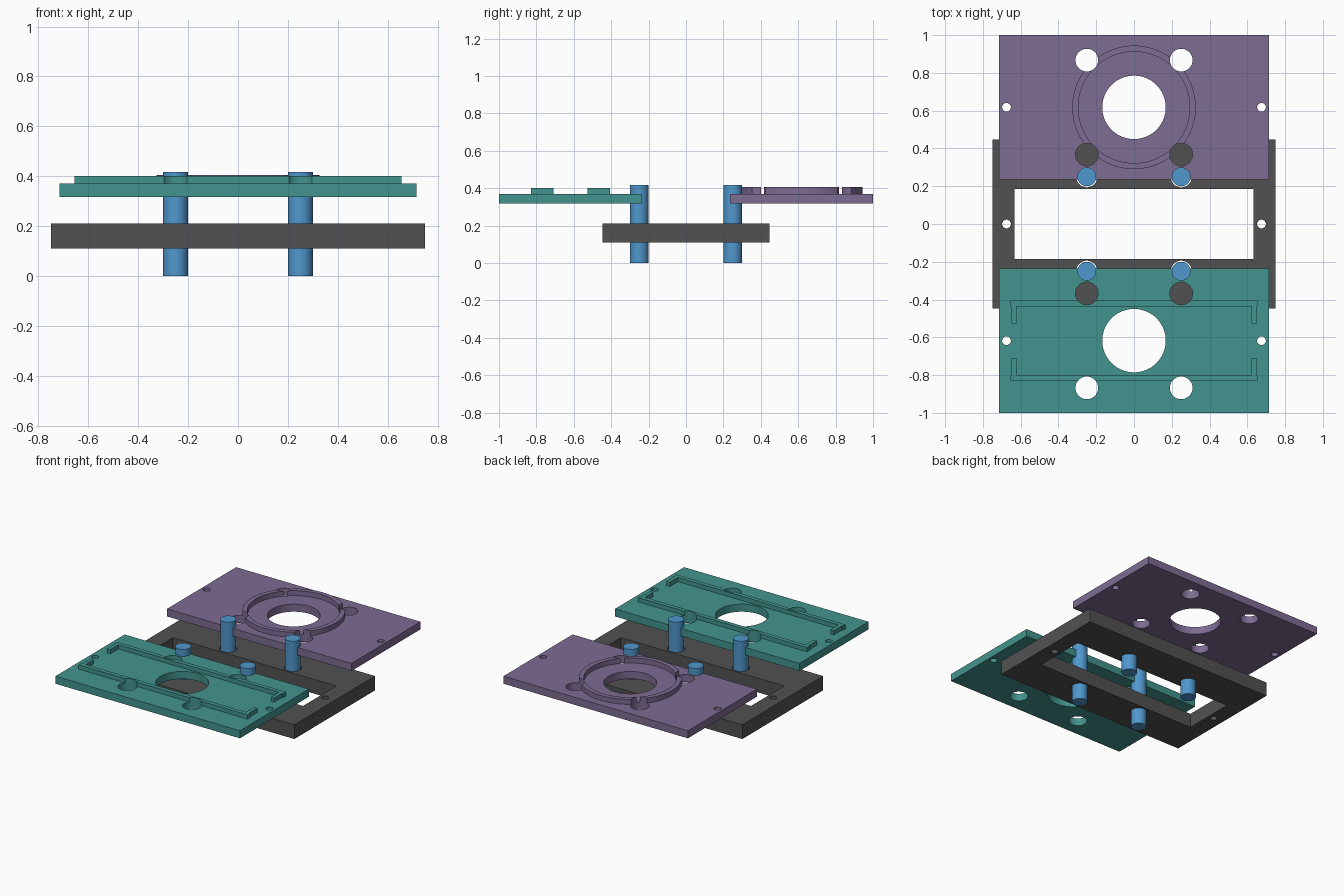
import bpy, bmesh, math

if "Cube" in bpy.data.objects:
    bpy.data.objects.remove(bpy.data.objects["Cube"])

def material(name, rgb):
    m = bpy.data.materials.new(name)
    m.diffuse_color = (*rgb, 1)
    m.use_nodes = True
    m.node_tree.nodes["Principled BSDF"].inputs["Base Color"].default_value = m.diffuse_color
    return m

TEAL = material("teal", (0.055, 0.295, 0.270))
PURPLE = material("purple", (0.205, 0.150, 0.290))
GREY = material("dark grey", (0.083, 0.083, 0.083))
BLUE = material("blue", (0.080, 0.310, 0.610))

def prism(name, pts, z0, z1, mat=None):
    """Extrude a flat outline from z0 to z1."""
    bm = bmesh.new()
    lo = [bm.verts.new((x, y, z0)) for x, y in pts]
    hi = [bm.verts.new((x, y, z1)) for x, y in pts]
    bm.faces.new(lo)
    bm.faces.new(hi)
    n = len(pts)
    for i in range(n):
        j = (i + 1) % n
        bm.faces.new((lo[i], lo[j], hi[j], hi[i]))
    bmesh.ops.recalc_face_normals(bm, faces=bm.faces)
    me = bpy.data.meshes.new(name)
    bm.to_mesh(me)
    bm.free()
    ob = bpy.data.objects.new(name, me)
    bpy.context.collection.objects.link(ob)
    if mat:
        me.materials.append(mat)
    return ob

def rect(x0, x1, y0, y1):
    return [(x0, y0), (x1, y0), (x1, y1), (x0, y1)]

def circle(cx, cy, r, n=48):
    return [(cx + r * math.cos(2 * math.pi * i / n), cy + r * math.sin(2 * math.pi * i / n))
            for i in range(n)]

def cut(ob, outlines):
    """Punch vertical holes of the given outlines through ob."""
    cutters = []
    for pts in outlines:
        c = prism("hole_cutter", pts, -0.5, 1.0)
        c.hide_render = True
        mod = ob.modifiers.new("hole", 'BOOLEAN')
        mod.operation, mod.solver, mod.object = 'DIFFERENCE', 'EXACT', c
        cutters.append(c)
    smooth(ob, apply=True)
    for c in cutters:
        bpy.data.objects.remove(c, do_unlink=True)

def smooth(ob, apply=False):
    bpy.ops.object.select_all(action='DESELECT')
    bpy.context.view_layer.objects.active = ob
    ob.select_set(True)
    if apply:
        for m in list(ob.modifiers):
            bpy.ops.object.modifier_apply(modifier=m.name)
    bpy.ops.object.shade_smooth_by_angle(angle=math.radians(30))

SIGNS = [(sx, sy) for sx in (-1, 1) for sy in (-1, 1)]
PIN = 0.25                      # pin offset in x and y
PLATE_Y = 0.6175                # plate centre distance
Z0, Z1 = 0.317, 0.37            # plate thickness

# Base frame with window, pin holes and screw holes
frame = prism("base_frame", rect(-0.75, 0.75, -0.447, 0.447), 0.11, 0.21, GREY)
cut(frame, [rect(-0.633, 0.633, -0.184, 0.184)]
    + [circle(sx * PIN, sy * PIN, 0.056) for sx, sy in SIGNS]
    + [circle(sx * 0.675, 0, 0.023) for sx in (-1, 1)])

# Guide pins
for sx, sy in SIGNS:
    smooth(prism("guide_pin", circle(sx * PIN, sy * PIN, 0.05), 0, 0.418, BLUE))

# Two sliding plates
def pin_holes(cy):
    return [circle(sx * PIN, cy + sy * PIN, 0.06) for sx, sy in SIGNS]

for name, cy, mat in (("front_plate", -PLATE_Y, TEAL), ("rear_plate", PLATE_Y, PURPLE)):
    plate = prism(name, rect(-0.715, 0.715, cy - 0.3825, cy + 0.3825), Z0, Z1, mat)
    cut(plate, pin_holes(cy) + [circle(0, cy, 0.168, 96)]
        + [circle(sx * 0.675, cy, 0.023) for sx in (-1, 1)])

# Raised ring on the rear plate, interrupted by the pin holes
ring = prism("raised_ring", circle(0, PLATE_Y, 0.327, 96), Z1, 0.405, PURPLE)
cut(ring, [circle(0, PLATE_Y, 0.295, 96)] + pin_holes(PLATE_Y))

# Raised rails with hooked ends on the front plate
for s, name in ((1, "inner_rail"), (-1, "outer_rail")):
    half = [(0.655, 0.212), (0.655, 0.182), (0.648, 0.182), (0.648, 0.092),
            (0.622, 0.092), (0.622, 0.182)]
    prof = half + [(-x, y) for x, y in reversed(half)]
    rail = prism(name, [(x, -PLATE_Y + s * y) for x, y in prof], Z1, 0.40, TEAL)
    cut(rail, pin_holes(-PLATE_Y))
